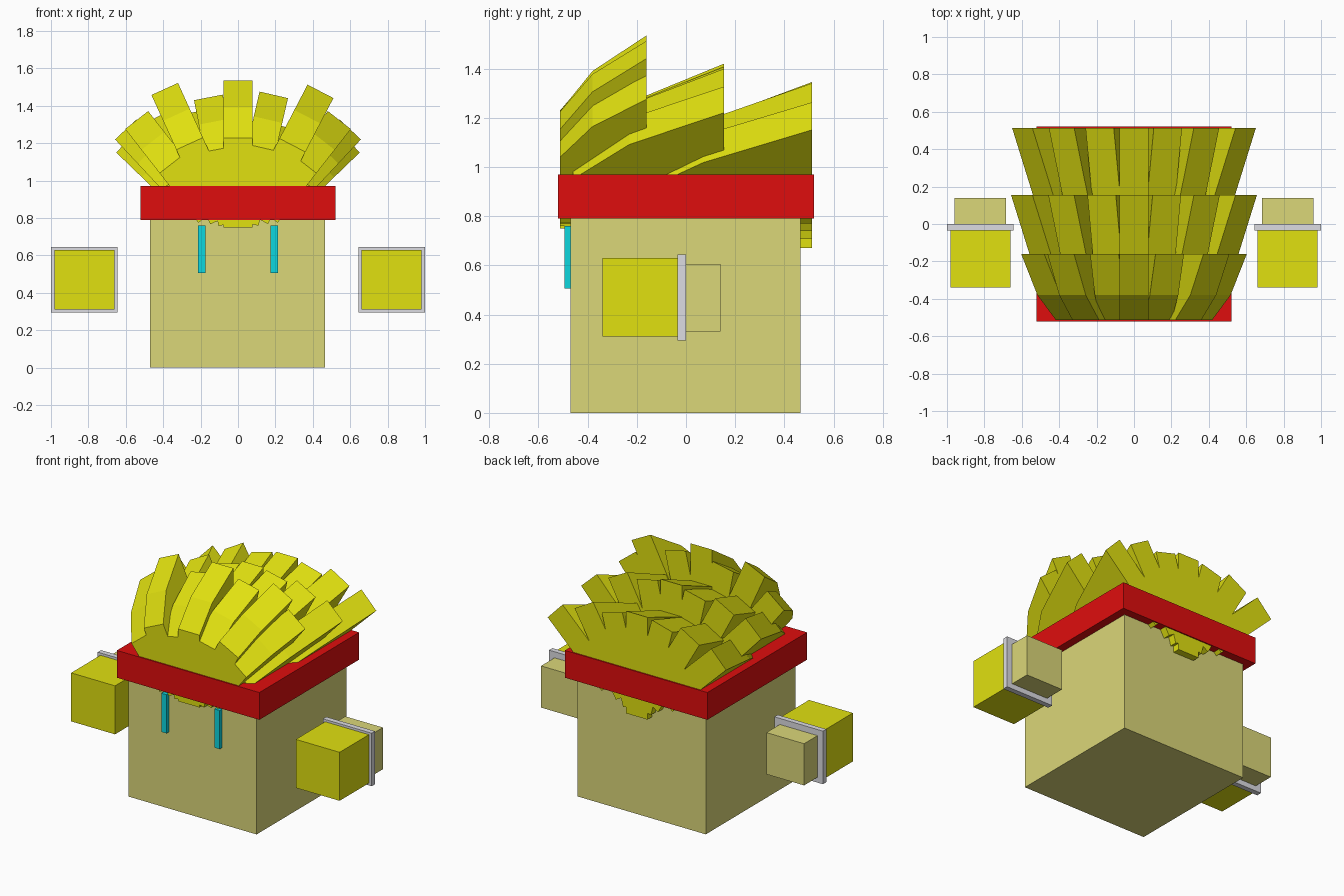
import bpy
import bmesh
from math import sin, cos, radians

old = bpy.data.objects.get("Cube")
if old:
    bpy.data.objects.remove(old, do_unlink=True)


def material(name, rgb):
    mat = bpy.data.materials.new(name)
    mat.use_nodes = True
    mat.diffuse_color = (*rgb, 1)
    mat.node_tree.nodes["Principled BSDF"].inputs["Base Color"].default_value = (*rgb, 1)
    return mat


YELLOW = material("yellow", (0.75, 0.75, 0.005))
TAN = material("tan", (0.71, 0.68, 0.19))
RED = material("red", (0.74, 0.004, 0.004))
CYAN = material("cyan", (0.004, 0.68, 0.74))
GREY = material("light grey", (0.72, 0.72, 0.76))


def finish(name, bm, mat):
    bmesh.ops.recalc_face_normals(bm, faces=bm.faces)
    mesh = bpy.data.meshes.new(name)
    bm.to_mesh(mesh)
    bm.free()
    mesh.materials.append(mat)
    obj = bpy.data.objects.new(name, mesh)
    bpy.context.collection.objects.link(obj)
    return obj


def box(name, xs, ys, zs, mat):
    """Box spanning the given low and high limits on each axis."""
    bm = bmesh.new()
    bmesh.ops.create_cube(bm, size=1)
    for v in bm.verts:
        v.co = [lim[0] if c < 0 else lim[1] for c, lim in zip(v.co, (xs, ys, zs))]
    return finish(name, bm, mat)


# Head block and headband
box("head", (-0.47, 0.465), (-0.47, 0.465), (0, 0.85), TAN)
box("headband", (-0.52, 0.52), (-0.52, 0.52), (0.79, 0.97), RED)

# Eyes and floating hands, mirrored on both sides
for side, s in (("left", 1), ("right", -1)):
    def span(a, b):
        return sorted((a * s, b * s))
    box(side + "_eye", span(0.175, 0.213), (-0.495, -0.46), (0.505, 0.76), CYAN)
    box(side + "_fist", span(0.66, 0.98), (-0.34, -0.03), (0.31, 0.63), YELLOW)
    box(side + "_cuff", span(0.645, 1.0), (-0.035, 0), (0.295, 0.645), GREY)
    box(side + "_wrist", span(0.685, 0.96), (-0.005, 0.14), (0.33, 0.605), TAN)

# Hair: fans of swept-back tufts around a common centre
CENTRE_Z = 0.63
HALF = 0.078


def hair_row(name, stations, tufts, bottom, rise):
    """stations: (y, share of full length); tufts: (lean in degrees, length)."""
    bm = bmesh.new()
    for lean, length in tufts:
        a = radians(lean)
        # Inner end, so that the lower corner of each tuft sits on a shallow arc
        drop = bottom + rise * abs(sin(a)) - CENTRE_Z
        inner = (drop + HALF * abs(sin(a))) / cos(a)
        rings = []
        for y, share in stations:
            ring = []
            for r, t in ((inner, -HALF), (inner, HALF),
                         (length * share, HALF), (length * share, -HALF)):
                ring.append(bm.verts.new((r * sin(a) + t * cos(a), y,
                                          CENTRE_Z + r * cos(a) - t * sin(a))))
            rings.append(ring)
        for r0, r1 in zip(rings, rings[1:]):
            for i in range(4):
                j = (i + 1) % 4
                bm.faces.new((r0[i], r0[j], r1[j], r1[i]))
        bm.faces.new(rings[0])
        bm.faces.new(rings[-1])
    return finish(name, bm, YELLOW)


hair_row("front_hair", ((-0.512, 0.66), (-0.38, 0.84), (-0.16, 1)),
         ((-38, 0.88), (-24.5, 0.945), (-11, 0.83), (0, 0.905),
          (13, 0.85), (27.5, 0.955), (38, 0.88)), 0.75, 0.04)
hair_row("middle_hair", ((-0.46, 0.58), (-0.23, 0.8), (0.155, 1)),
         ((-43, 0.88), (-28, 0.83), (-13, 0.77), (0, 0.79),
          (13, 0.78), (28, 0.83), (43, 0.88)), 0.75, 0.1)
hair_row("back_hair", ((-0.08, 0.65), (0.07, 0.77), (0.512, 1)),
         ((-46, 0.83), (-30, 0.775), (-15, 0.71), (0, 0.715),
          (15, 0.7), (30, 0.775), (46, 0.83)), 0.67, 0.14)
